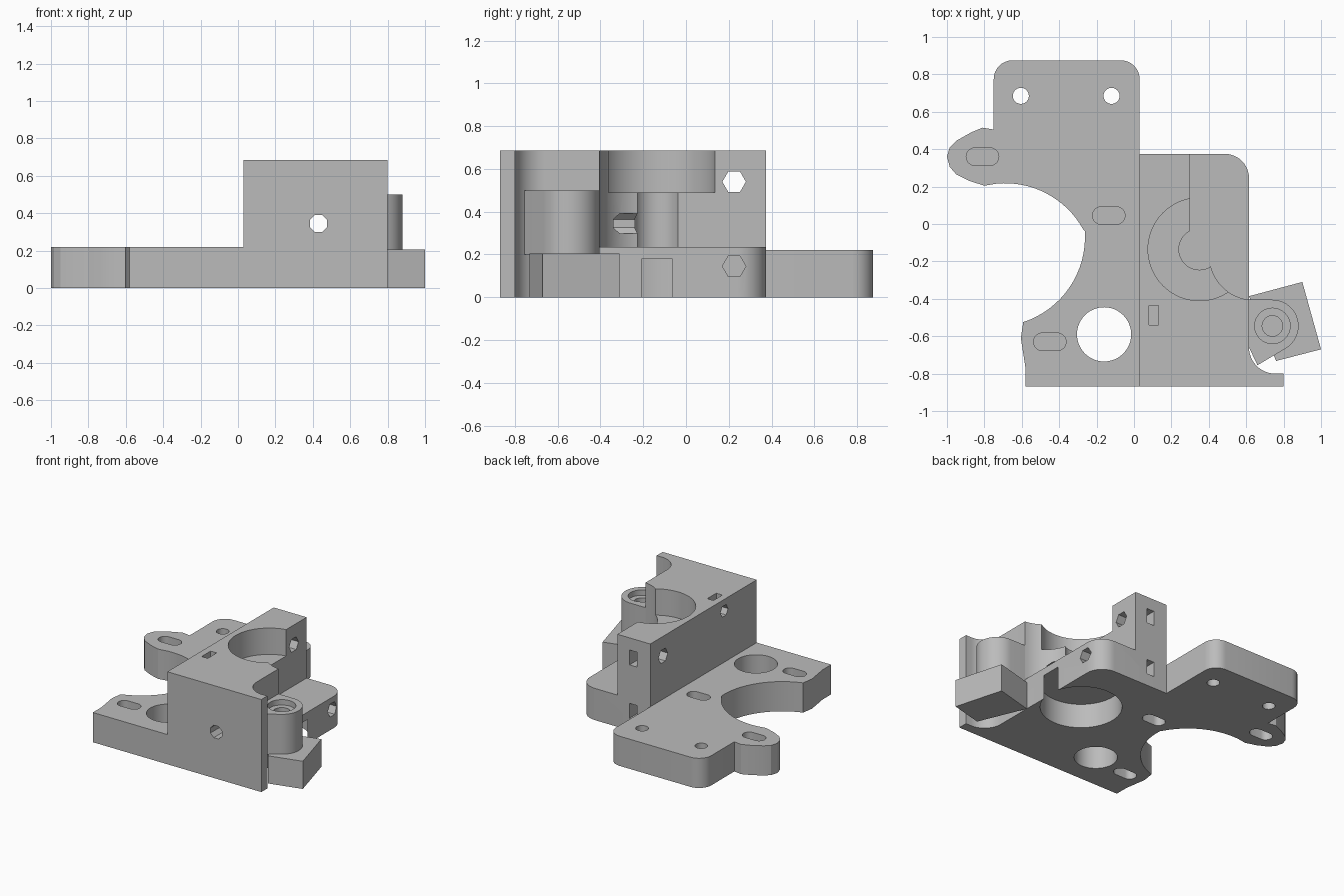
import bpy, bmesh
from math import sin, cos, radians

cube = bpy.data.objects.get("Cube")
if cube:
    bpy.data.objects.remove(cube, do_unlink=True)

grey = bpy.data.materials.new("plain grey")
grey.use_nodes = True
grey.diffuse_color = (0.5, 0.5, 0.5, 1)
grey.node_tree.nodes["Principled BSDF"].inputs["Base Color"].default_value = (0.5, 0.5, 0.5, 1)


def arc(cx, cy, r, start, end, steps=14):
    """Points along an arc, both ends included."""
    angles = [radians(start + (end - start) * i / steps) for i in range(steps + 1)]
    return [(cx + r * cos(a), cy + r * sin(a)) for a in angles]


def circle(cx, cy, r, n=48, turn=0):
    return arc(cx, cy, r, turn, turn + 360, n)[:-1]


def rect(x0, x1, y0, y1):
    return [(x0, y0), (x1, y0), (x1, y1), (x0, y1)]


def slot(cx, cy, half=0.04, r=0.047):
    return arc(cx + half, cy, r, -90, 90) + arc(cx - half, cy, r, 90, 270)


def prism(name, outline, low, high, axis="z"):
    """Extrude an outline between two levels along an axis."""
    place = {"z": lambda u, v, w: (u, v, w),
             "x": lambda u, v, w: (w, u, v),
             "y": lambda u, v, w: (u, w, v)}[axis]
    bm = bmesh.new()
    rings = [[bm.verts.new(place(u, v, w)) for u, v in outline] for w in (low, high)]
    for ring in rings:
        bm.faces.new(ring)
    n = len(outline)
    for i in range(n):
        j = (i + 1) % n
        bm.faces.new((rings[0][i], rings[0][j], rings[1][j], rings[1][i]))
    bmesh.ops.recalc_face_normals(bm, faces=bm.faces)
    mesh = bpy.data.meshes.new(name)
    bm.to_mesh(mesh)
    bm.free()
    mesh.materials.append(grey)
    ob = bpy.data.objects.new(name, mesh)
    bpy.context.collection.objects.link(ob)
    return ob


def combine(target, other, operation="DIFFERENCE"):
    """Apply a boolean and drop the second solid."""
    other.hide_render = True
    mod = target.modifiers.new("boolean", "BOOLEAN")
    mod.operation, mod.solver, mod.object = operation, "EXACT", other
    bpy.context.view_layer.objects.active = target
    bpy.ops.object.modifier_apply(modifier=mod.name)
    bpy.data.objects.remove(other, do_unlink=True)


def cut(target, outline, low, high, axis="z"):
    combine(target, prism("cutter", outline, low, high, axis))


# Mounting plate with back tab, side ear and scalloped edge
plate = prism("mounting_plate",
              [(-0.58, -0.87), (0.03, -0.87)]
              + arc(-0.07, 0.775, 0.1, 0, 90, 8) + arc(-0.65, 0.775, 0.1, 90, 180, 8)
              + [(-0.75, 0.505), (-0.81, 0.515), (-0.87, 0.49), (-0.95, 0.445),
                 (-0.985, 0.41), (-1, 0.36), (-0.985, 0.305), (-0.95, 0.265),
                 (-0.88, 0.23), (-0.8, 0.205)]
              + arc(-0.69, -0.26, 0.478, 95, 29, 16)
              + arc(-0.74, -0.07, 0.478, 4, -72, 16)
              + [(-0.605, -0.61), (-0.58, -0.77)], 0, 0.22)
for x in (-0.605, -0.12):
    cut(plate, circle(x, 0.685, 0.043, 24), -0.1, 0.4)
cut(plate, circle(-0.16, -0.59, 0.145), -0.1, 0.4)
# Screw slots, open above and below a thin web
for x, y in ((-0.81, 0.36), (-0.135, 0.045), (-0.45, -0.63)):
    cut(plate, slot(x, y), 0.11, 0.4)
    cut(plate, slot(x, y), -0.1, 0.1)

# Housing: low base with rounded corner plus tall block and front wall
front_wall = [(0.03, -0.87), (0.8, -0.87), (0.8, -0.8)] + arc(0.755, -0.66, 0.14, 270, 180, 12)
housing = prism("housing", front_wall + arc(0.485, 0.245, 0.13, 0, 90, 10)
                + [(0.03, 0.375)], 0, 0.235)
combine(housing, prism("upper", front_wall
                       + arc(0.64, -0.17, 0.236, 264, 188, 16)
                       + [(0.3, -0.2), (0.3, 0.375), (0.03, 0.375)], 0.15, 0.685), "UNION")

# Round recesses above and below, and the shaft bore between them
cut(housing, circle(0.35, -0.135, 0.275, 64), 0.49, 0.8)
cut(housing, circle(0.35, -0.135, 0.275, 64), -0.1, 0.18)
cut(housing, circle(0.35, -0.135, 0.11), 0.236, 0.8)

# Feed channel through the front wall
cut(housing, circle(0.43, 0.345, 0.05, 8, 22.5), -1, 0, "y")

# Cross holes with nut pockets opening to the back and the top
cut(housing, circle(0.225, 0.54, 0.055, 6), -0.1, 0.5, "x")
cut(housing, circle(0.225, 0.145, 0.055, 6), 0.1, 0.8, "x")
for z in (0.145, 0.54):
    cut(housing, rect(0.14, 0.2, z - 0.055, z + 0.055), 0.16, 0.5, "y")
cut(housing, circle(-0.49, 0.6, 0.045, 6), -0.1, 0.2, "x")
cut(housing, rect(0.08, 0.13, -0.54, -0.435), 0.53, 0.8)

# Pivot boss with stepped screw recess
boss = prism("pivot_boss", [(0.615, -0.405)] + arc(0.74, -0.545, 0.14, 90, -60, 24)
             + [(0.66, -0.755), (0.615, -0.66)], 0.2, 0.5)
cut(boss, circle(0.74, -0.545, 0.095, 32), 0.46, 0.8)
cut(boss, circle(0.74, -0.545, 0.055, 24), 0.3, 0.8)

# Angled foot below the boss
foot = prism("angled_foot", [(0.615, -0.386), (0.9, -0.31), (1, -0.67), (0.76, -0.732)], 0, 0.205)

# Smooth shading on the curves, sharp elsewhere
bpy.ops.object.select_all(action="DESELECT")
for ob in (plate, housing, boss, foot):
    ob.select_set(True)
bpy.context.view_layer.objects.active = plate
bpy.ops.object.shade_smooth_by_angle(angle=radians(20))
